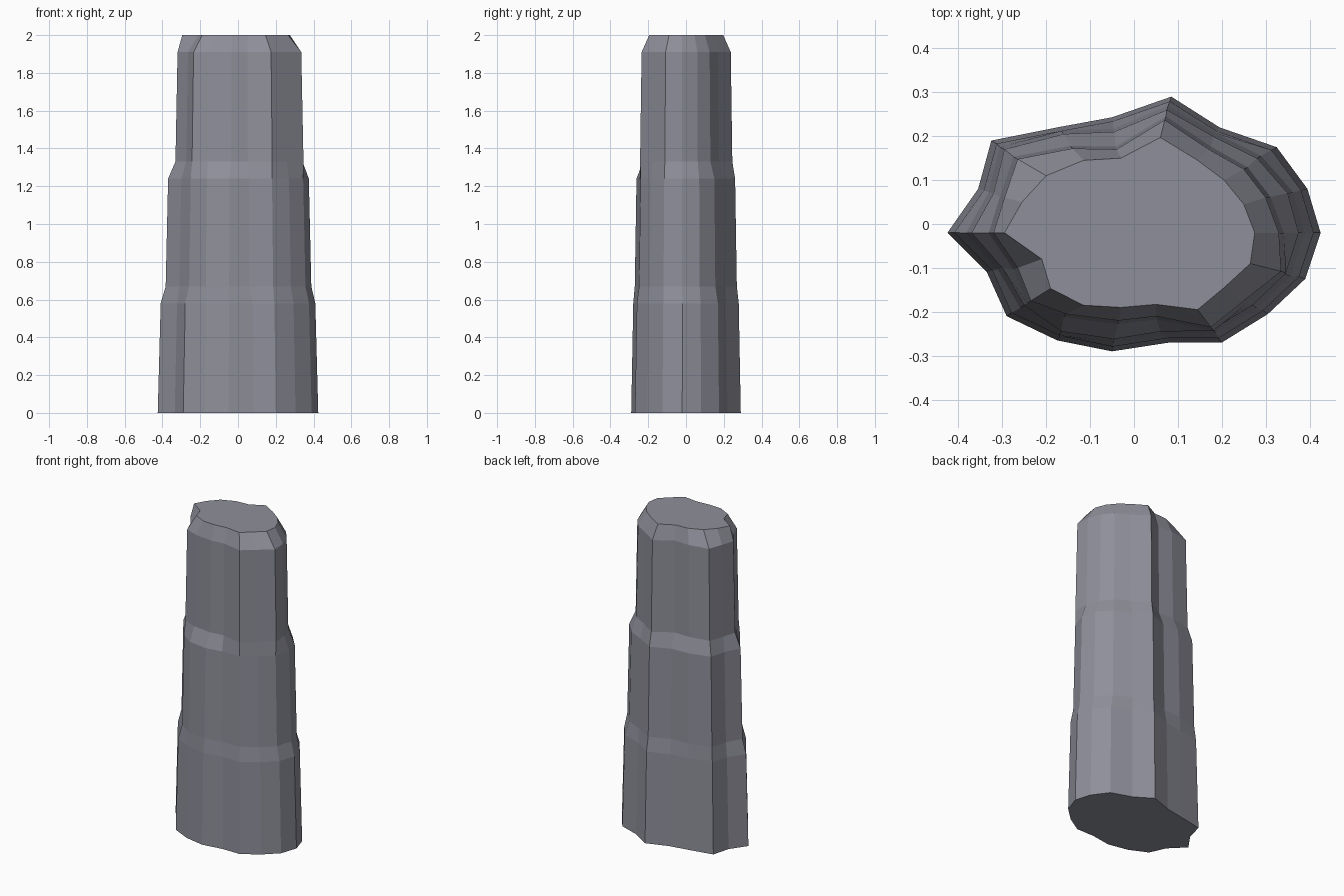
import bpy
import bmesh

# Colour
stone = bpy.data.materials.new("grey_stone")
stone.diffuse_color = (0.27, 0.275, 0.32, 1.0)

# Eighteen-sided outlines of the three stacked tiers and the flat top
BASE = [(.425, -.02), (.395, .08), (.325, .175), (.195, .22), (.085, .29), (-.05, .243),
        (-.175, .22), (-.325, .19), (-.355, .08), (-.425, -.02), (-.335, -.11), (-.29, -.21),
        (-.175, -.265), (-.05, -.29), (.08, -.27), (.2, -.27), (.305, -.205), (.39, -.125)]
MIDDLE = [(.375, -.02), (.35, .07), (.28, .15), (.18, .20), (.075, .26), (-.045, .21),
          (-.16, .205), (-.295, .17), (-.32, .07), (-.37, -.02), (-.30, -.10), (-.25, -.185),
          (-.165, -.245), (-.045, -.262), (.06, -.245), (.18, -.24), (.27, -.185), (.345, -.115)]
UPPER = [(.33, -.02), (.30, .06), (.25, .125), (.17, .17), (.07, .237), (-.04, .17),
         (-.14, .172), (-.265, .148), (-.295, .06), (-.32, -.02), (-.265, -.10), (-.235, -.175),
         (-.155, -.205), (-.035, -.22), (.05, -.21), (.175, -.235), (.25, -.175), (.335, -.108)]
TOP = [(.275, -.02), (.25, .045), (.205, .10), (.145, .145), (.06, .197), (-.03, .15),
       (-.115, .145), (-.2, .11), (-.255, .05), (-.295, -.02), (-.21, -.08), (-.19, -.147),
       (-.115, -.185), (-.03, -.19), (.05, -.183), (.145, -.195), (.205, -.145), (.265, -.09)]

# Outline, scale and height of each ring: tapered tiers joined by sloped ledges
RINGS = [(BASE, 1, 0), (BASE, .963, .58),
         (MIDDLE, 1.035, .67), (MIDDLE, 1, 1.24),
         (UPPER, 1.035, 1.33), (UPPER, 1, 1.91), (TOP, 1, 2)]

# Rock column
bm = bmesh.new()
rings = [[bm.verts.new((x * s, y * s, z)) for x, y in outline] for outline, s, z in RINGS]
for low, high in zip(rings, rings[1:]):
    for i in range(len(low)):
        j = (i + 1) % len(low)
        bm.faces.new((low[i], low[j], high[j], high[i]))
bm.faces.new(rings[0][::-1])
bm.faces.new(rings[-1])
mesh = bpy.data.meshes.new("rock_column")
bm.to_mesh(mesh)
bm.free()
mesh.materials.append(stone)
bpy.context.collection.objects.link(bpy.data.objects.new("rock_column", mesh))
